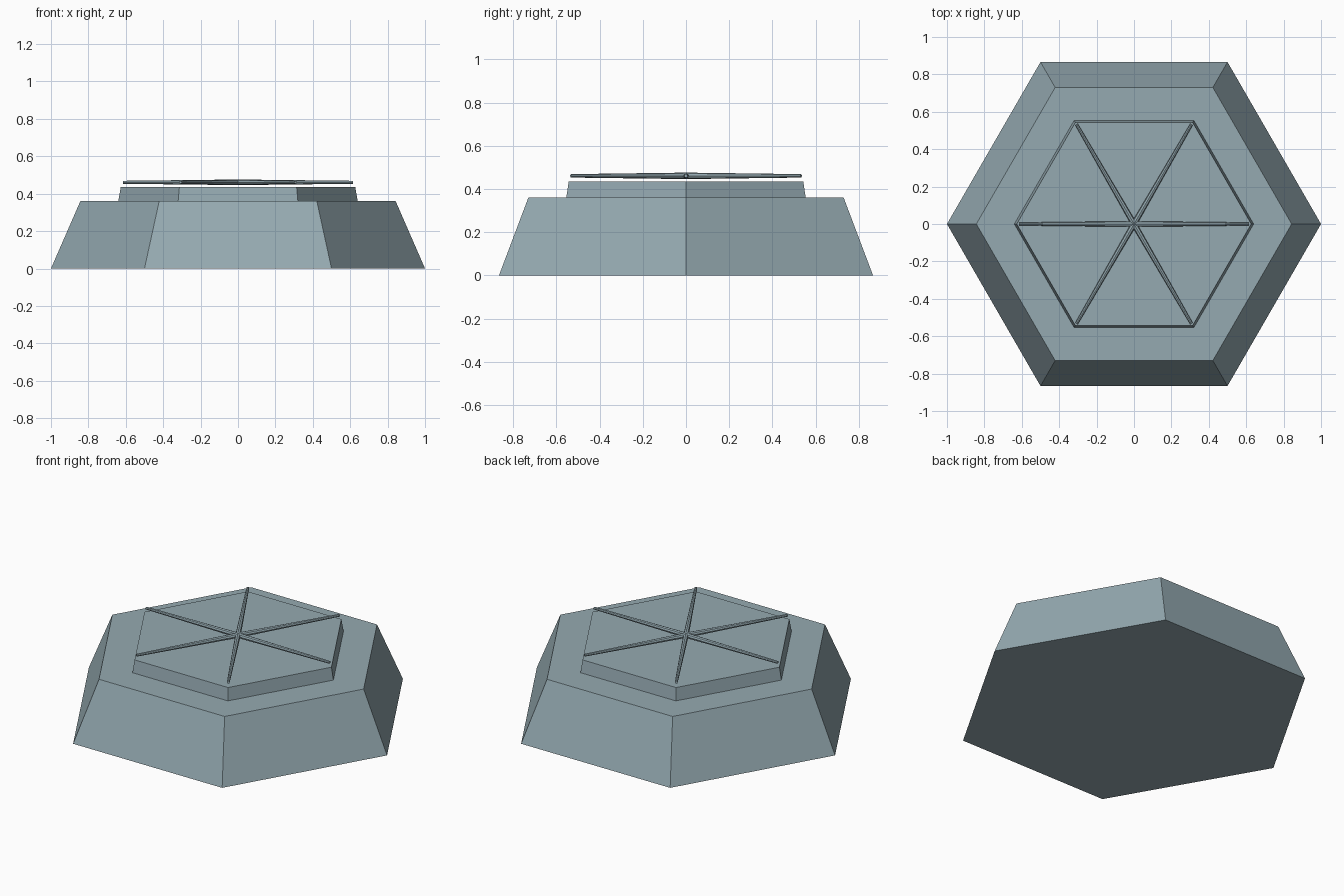
import bpy
from math import cos, sin, pi
from mathutils import Vector

cube = bpy.data.objects.get("Cube")
if cube:
    bpy.data.objects.remove(cube, do_unlink=True)

# Single blue-grey metal
metal = bpy.data.materials.new("blue_grey_metal")
metal.use_nodes = True
colour = (0.30, 0.40, 0.44, 1)
metal.diffuse_color = colour
metal.node_tree.nodes["Principled BSDF"].inputs["Base Color"].default_value = colour


def frustum(name, sides, r_start, r_end, start, end, turn=0.0):
    """Tapered prism running from start to end."""
    start, end = Vector(start), Vector(end)
    axis = end - start
    bpy.ops.mesh.primitive_cone_add(vertices=sides, radius1=r_start, radius2=r_end,
                                    depth=axis.length)
    obj = bpy.context.object
    obj.name = name
    obj.rotation_euler = axis.to_track_quat('Z', 'Y').to_euler()
    obj.location = (start + end) / 2
    if turn:
        obj.rotation_euler.z += turn
    obj.data.materials.append(metal)
    return obj


# Stepped hexagonal body, corners on the x axis
frustum("base", 6, 1.0, 0.843, (0, 0, 0), (0, 0, 0.36), pi / 6)
frustum("raised_platform", 6, 0.64, 0.627, (0, 0, 0.36), (0, 0, 0.435), pi / 6)

# Tapered spokes floating just above the platform, one per corner
for i in range(6):
    a = i * pi / 3
    tip = (0.615 * cos(a), 0.615 * sin(a), 0.461)
    frustum(f"spoke_{i + 1}", 8, 0.015, 0.008, (0, 0, 0.461), tip)
